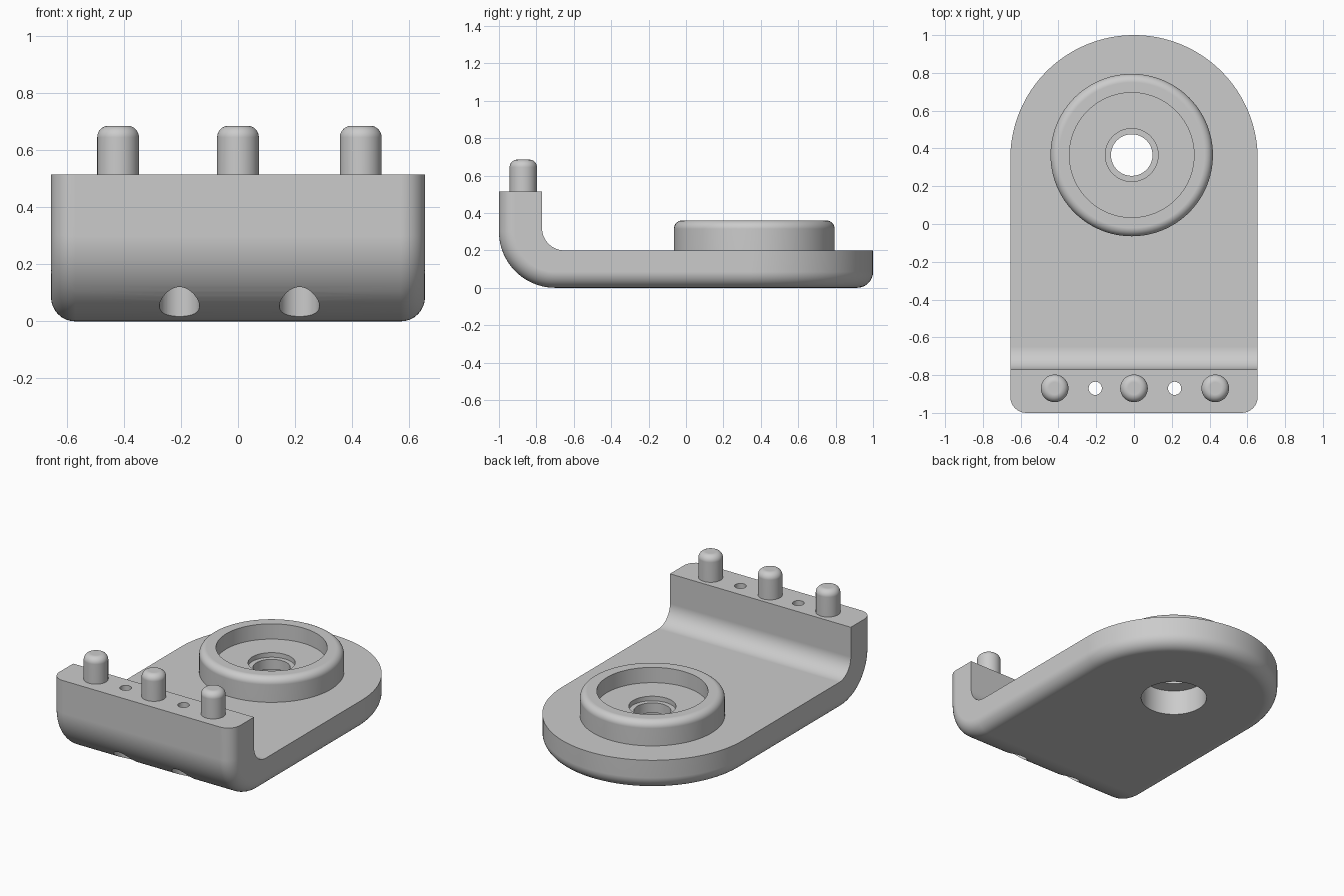
import bpy, bmesh
from math import sin, cos, pi

cube = bpy.data.objects.get("Cube")
if cube:
    bpy.data.objects.remove(cube, do_unlink=True)

grey = bpy.data.materials.new("plain grey")
grey.use_nodes = True
grey.diffuse_color = (0.6, 0.6, 0.6, 1)
grey.node_tree.nodes["Principled BSDF"].inputs["Base Color"].default_value = (0.6, 0.6, 0.6, 1)

HALF = 0.655          # half width, also the radius of the round end
END_Y = 1 - HALF      # centre of the round end
THICK, TOP = 0.2, 0.515
PIN_Y = -0.87


def arc(cx, cy, r, a0, a1, n):
    """Points on an arc, angles in units of pi."""
    return [(cx + r * cos(pi * (a0 + (a1 - a0) * i / n)),
             cy + r * sin(pi * (a0 + (a1 - a0) * i / n))) for i in range(n + 1)]


def to_object(name, bm):
    bmesh.ops.recalc_face_normals(bm, faces=bm.faces[:])
    mesh = bpy.data.meshes.new(name)
    bm.to_mesh(mesh)
    bm.free()
    mesh.materials.append(grey)
    ob = bpy.data.objects.new(name, mesh)
    bpy.context.collection.objects.link(ob)
    return ob


def lathe(name, profile, x, y, steps=96):
    """Solid turned about a vertical axis; profile is (radius, z) from bottom to top."""
    bm = bmesh.new()
    rings = [[bm.verts.new((x + r * cos(2 * pi * i / steps), y + r * sin(2 * pi * i / steps), z))
              for i in range(steps)] for r, z in profile]
    for low, high in zip(rings, rings[1:]):
        for i in range(steps):
            j = (i + 1) % steps
            bm.faces.new((low[i], low[j], high[j], high[i]))
    bm.faces.new(rings[0][::-1])
    bm.faces.new(rings[-1])
    return to_object(name, bm)


def rounded_post(name, x, y, r, z0, z1, fillet):
    return lathe(name, [(r, z0)] + arc(r - fillet, z1 - fillet, fillet, 0, 0.5, 8), x, y)


def activate(ob):
    bpy.ops.object.select_all(action='DESELECT')
    ob.select_set(True)
    bpy.context.view_layer.objects.active = ob


def combine(target, tool, operation):
    activate(target)
    mod = target.modifiers.new("combine", 'BOOLEAN')
    mod.operation, mod.object, mod.solver = operation, tool, 'EXACT'
    bpy.ops.object.modifier_apply(modifier=mod.name)
    bpy.data.objects.remove(tool, do_unlink=True)


def smooth(ob):
    activate(ob)
    bpy.ops.object.shade_smooth_by_angle(angle=pi / 6)
    mod = ob.modifiers.new("clean normals", 'WEIGHTED_NORMAL')
    mod.keep_sharp = True


# Bracket body: bent side profile (y, z), closed by a round end
outer = [(END_Y, 0)] + arc(-0.7, 0.3, 0.3, 1.5, 1, 20) + [(-1, TOP)]
inner = [(-0.77, TOP)] + arc(-0.65, THICK + 0.12, 0.12, 1, 1.5, 14) + [(END_Y, THICK)]
path = outer + inner
bm = bmesh.new()
right = [bm.verts.new((-HALF, y, z)) for y, z in path]
left = [bm.verts.new((HALF, y, z)) for y, z in path]
curve = arc(0, END_Y, HALF, 0, 1, 64)[1:-1]
low = [left[0]] + [bm.verts.new((x, y, 0)) for x, y in curve] + [right[0]]
high = [left[-1]] + [bm.verts.new((x, y, THICK)) for x, y in curve] + [right[-1]]
bm.faces.new(right)
bm.faces.new(left)
for i in range(1, len(path) - 2):
    bm.faces.new((right[i], right[i + 1], left[i + 1], left[i]))
bm.faces.new(low + [right[1], left[1]])
bm.faces.new(high + [right[-2], left[-2]])
for i in range(len(low) - 1):
    bm.faces.new((low[i], low[i + 1], high[i + 1], high[i]))
bmesh.ops.recalc_face_normals(bm, faces=bm.faces[:])

# Round the outer rim all the way along
n = len(outer)
rim = [bm.edges.get(pair) for row in (right[:n], left[:n], low) for pair in zip(row, row[1:])]
bmesh.ops.bevel(bm, geom=rim, offset=0.085, offset_type='OFFSET', segments=8,
                profile=0.5, affect='EDGES', clamp_overlap=False)
body = to_object("bracket_body", bm)

# Round boss with a stepped bore
BX, BY = -0.012, 0.365
combine(body, rounded_post("boss", BX, BY, 0.43, 0.1, 0.36, 0.045), 'UNION')
bore = [(0.2, -0.1), (0.2, 0.165), (0.11, 0.165), (0.11, 0.23),
        (0.14, 0.23), (0.14, 0.26), (0.33, 0.26), (0.33, 0.5)]
combine(body, lathe("bore", bore, BX, BY), 'DIFFERENCE')

# Stepped screw holes through the upright lip
for x in (-0.205, 0.215):
    hole = [(0.07, -0.1), (0.07, 0.32), (0.035, 0.32), (0.035, 0.7)]
    combine(body, lathe("screw_hole", hole, x, PIN_Y, 48), 'DIFFERENCE')
smooth(body)

# Locating pins on the lip
for side, x in (("right", -0.42), ("middle", 0), ("left", 0.43)):
    smooth(rounded_post(side + "_pin", x, PIN_Y, 0.073, TOP - 0.01, 0.685, 0.04))
